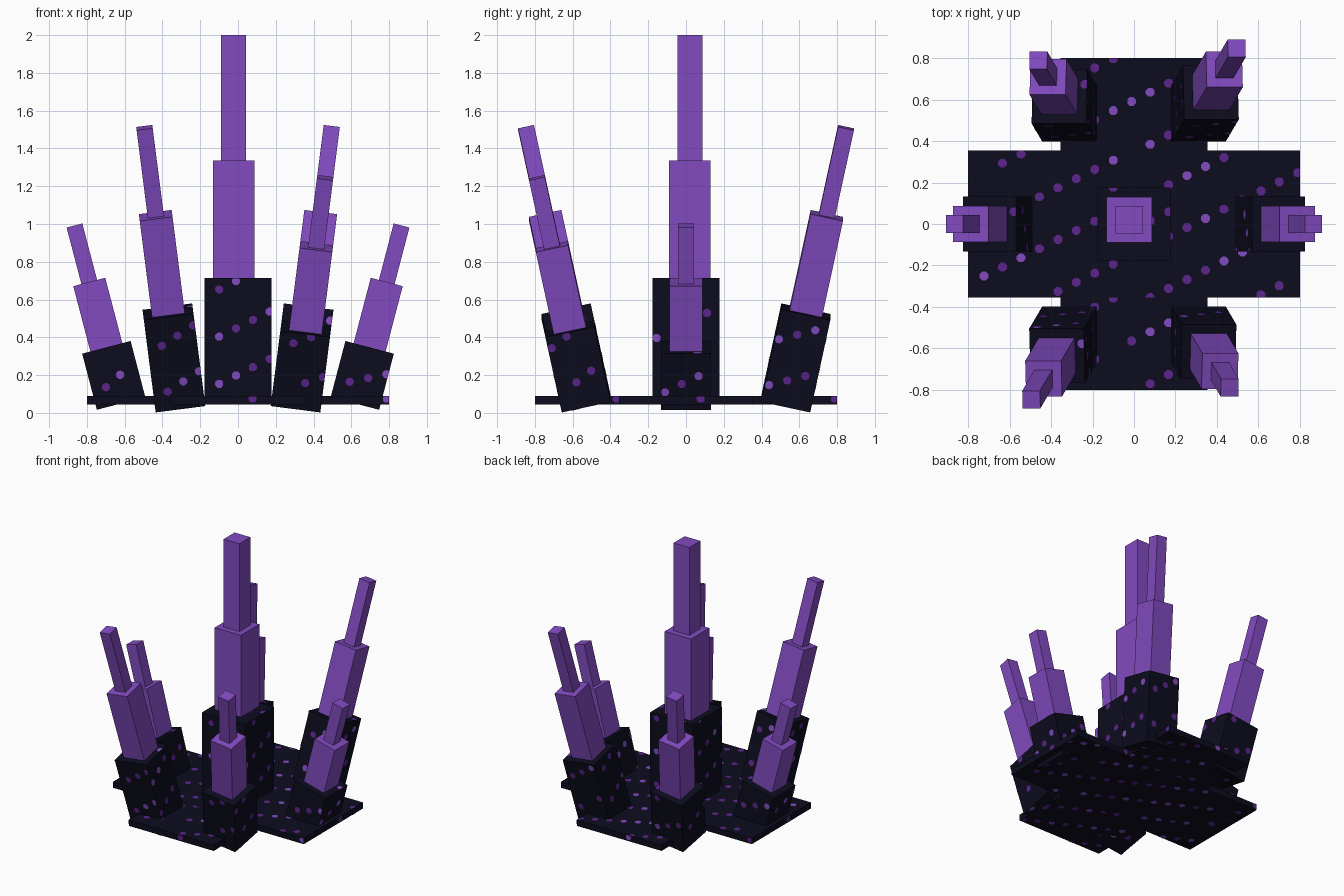
import bpy, bmesh, math, random
from mathutils import Vector, Matrix

random.seed(4)
if "Cube" in bpy.data.objects:
    bpy.data.objects.remove(bpy.data.objects["Cube"], do_unlink=True)


def material(name, rgb):
    m = bpy.data.materials.new(name)
    m.use_nodes = True
    m.diffuse_color = (*rgb, 1)
    m.node_tree.nodes["Principled BSDF"].inputs["Base Color"].default_value = (*rgb, 1)
    return m


ROCK = material("dark rock", (0.0037, 0.0037, 0.013))
DEEP = material("deep purple", (0.107, 0.018, 0.263))
CRYSTAL = material("crystal purple", (0.223, 0.070, 0.530))


def finish(bm, name, mats):
    me = bpy.data.meshes.new(name)
    bm.to_mesh(me)
    bm.free()
    for m in mats:
        me.materials.append(m)
    ob = bpy.data.objects.new(name, me)
    bpy.context.collection.objects.link(ob)
    return ob


def speckle(bm, origin, u, v, w, h, phase=0.0):
    """Diagonal rows of small octagon plates on a w x h rectangle, clipped at its edges."""
    n = u.cross(v) * 0.002
    r, step, rise, gap = 0.023, 0.089, 0.044, 0.25
    for i in range(int(w / step) + 2):
        a = (i + 0.2 + phase) * step - 0.03
        for j in range(-6, int(h / gap) + 3):
            b = j * gap + i * rise + 0.06 + phase * 0.1
            if not (-0.01 < a < w + 0.01 and -0.01 < b < h + 0.01) or random.random() < 0.08:
                continue
            pts = []
            for k in range(8):
                t = math.pi * (k + 0.5) / 4
                p = (min(max(a + r * math.cos(t), 0), w), min(max(b + r * math.sin(t), 0), h))
                if p not in pts:
                    pts.append(p)
            if len(pts) < 3:
                continue
            f = bm.faces.new([bm.verts.new(origin + u * p + v * q + n) for p, q in pts])
            f.material_index = 2 if random.random() < 0.25 else 1


def tier(name, bottom, top, size, frame, rock=False):
    """Square block running from bottom to top along the tilted frame."""
    X, Y, Z = frame
    length = (top - bottom).dot(Z)
    mid = (bottom + top) / 2
    rot = Matrix((X, Y, Z)).transposed().to_4x4()
    bm = bmesh.new()
    bmesh.ops.create_cube(bm, size=1, matrix=Matrix.Translation(mid) @ rot
                          @ Matrix.Diagonal((size, size, length, 1)))
    if rock:
        h = size / 2
        base = mid - Z * length / 2
        for k, (u, n) in enumerate(((X, -Y), (Y, X), (-X, Y), (-Y, -X))):
            speckle(bm, base + n * h - u * h, u, Z, size, length, k * 0.37)
        speckle(bm, base + Z * length - X * h - Y * h, X, Y, size, size)
        speckle(bm, base - X * h + Y * h, X, -Y, size, size)
        return finish(bm, name, [ROCK, DEEP, CRYSTAL])
    return finish(bm, name, [CRYSTAL])


def spire(name, foot, tilt, heights, sizes, shift=(0, 0)):
    """Three stacked blocks: speckled rock foot, crystal middle, crystal tip."""
    Z = Vector((tilt[0], tilt[1], 1))
    X = Vector((1, 0, -tilt[0])).normalized()
    foot = Vector(foot)
    pts = [foot + Z * (z - foot.z) for z in heights]
    frame = (X, Z.normalized().cross(X), Z.normalized())
    off = Vector((*shift, 0))
    tier(name + "_rock_foot", foot, pts[0], sizes[0], frame, True)
    tier(name + "_crystal_middle", pts[0] + off, pts[1] + off, sizes[1], frame)
    tier(name + "_crystal_tip", pts[1] + off, pts[2] + off, sizes[2], frame)


# cross-shaped ground plate
A, B, Z0, Z1 = 0.8, 0.355, 0.045, 0.09
outline = [(-A, -B), (-B, -B), (-B, -A), (B, -A), (B, -B), (A, -B),
           (A, B), (B, B), (B, A), (-B, A), (-B, B), (-A, B)]
bm = bmesh.new()
face = bm.faces.new([bm.verts.new((x, y, Z0)) for x, y in outline])
ext = bmesh.ops.extrude_face_region(bm, geom=[face])
bmesh.ops.translate(bm, vec=(0, 0, Z1 - Z0),
                    verts=[e for e in ext["geom"] if isinstance(e, bmesh.types.BMVert)])
bmesh.ops.recalc_face_normals(bm, faces=bm.faces)
ux, uy, uz = Vector((1, 0, 0)), Vector((0, 1, 0)), Vector((0, 0, 1))
for x, y, w, h in ((-A, -B, 2 * A, 2 * B), (-B, -A, 2 * B, A - B), (-B, B, 2 * B, A - B)):
    speckle(bm, Vector((x, y, Z1)), ux, uy, w, h)
    speckle(bm, Vector((x, y + h, Z0)), ux, -uy, w, h)
for p, q in zip(outline, outline[1:] + outline[:1]):
    p, q = Vector((*p, Z0)), Vector((*q, Z0))
    speckle(bm, p, (q - p).normalized(), uz, (q - p).length, Z1 - Z0)
finish(bm, "ground_plate", [ROCK, DEEP, CRYSTAL])

# upright centre spire
spire("centre", (0, 0, 0.05), (0, 0), (0.715, 1.335, 2.0), (0.353, 0.22, 0.132), (-0.023, 0.021))

# small spires leaning out at both sides
SIZES = (0.265, 0.175, 0.086)
for side, s in (("left", 1), ("right", -1)):
    spire(side + "_side", (s * 0.619, 0, 0.05), (s * 0.262, 0), (0.347, 0.693, 0.992), SIZES)

# corner spires: tall and short pairs on opposite diagonals
TALL, SHORT = (0.535, 1.045, 1.51), (0.445, 0.88, 1.245)
for name, sx, sy, heights in (("back_left", 1, 1, TALL), ("front_right", -1, -1, TALL),
                              ("front_left", 1, -1, SHORT), ("back_right", -1, 1, SHORT)):
    spire(name, (sx * 0.308, sy * 0.528, 0.047), (sx * 0.128, sy * 0.218), heights, SIZES)
